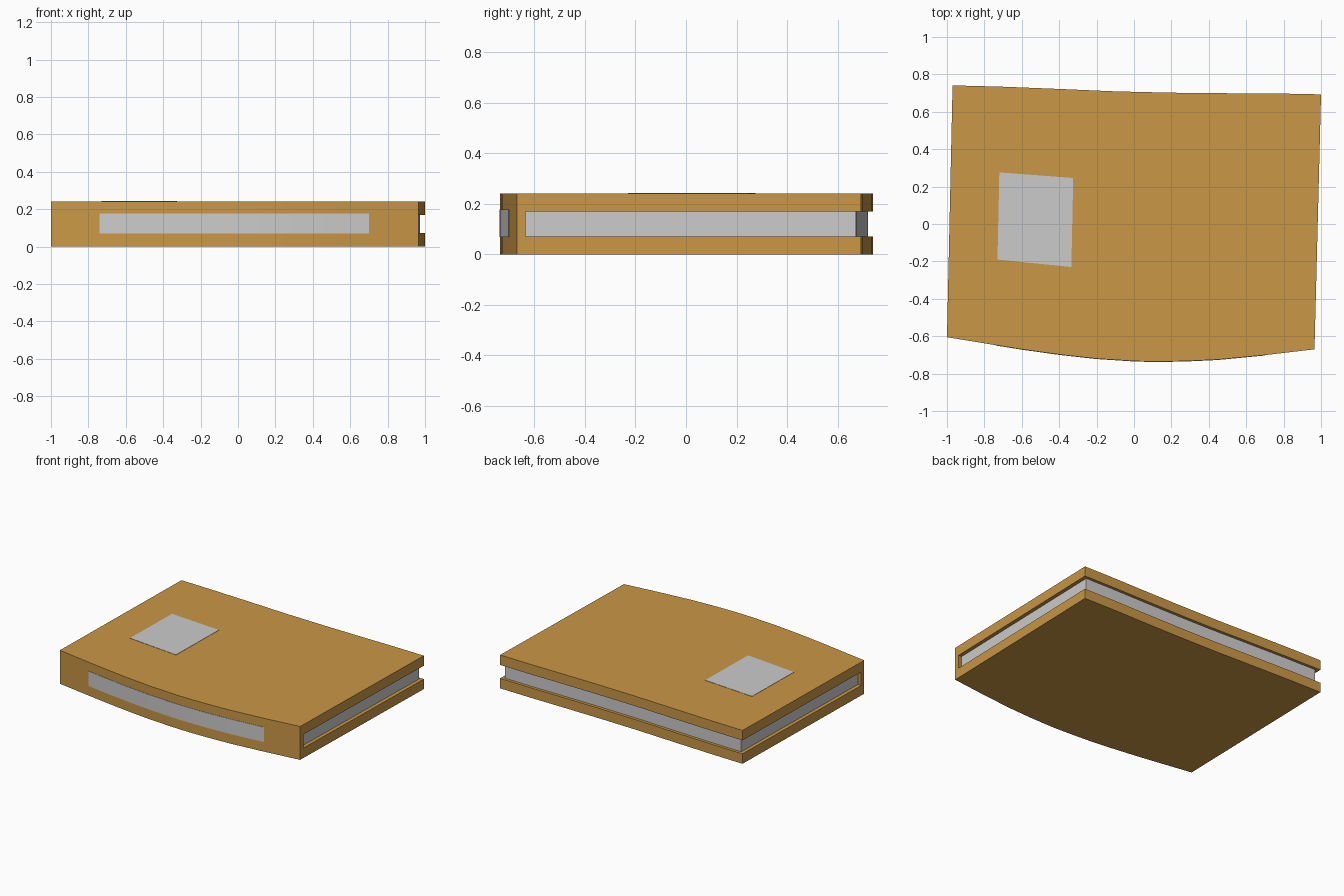
import bpy, bmesh, math

if "Cube" in bpy.data.objects:
    bpy.data.objects.remove(bpy.data.objects["Cube"])

HEIGHT = 0.241
GAP_LOW, GAP_HIGH = 0.072, 0.169

# Outline seen from above: bowed spine edge and slightly wavy opening edge
SPINE = [(-1, -.605), (-.8, -.638), (-.6, -.67), (-.4, -.698), (-.2, -.72), (0, -.733),
         (.12, -.736), (.28, -.733), (.45, -.725), (.7, -.701), (.965, -.67)]
OPENING = [(-.97, .741), (-.7, .734), (-.4, .722), (-.1, .709), (.2, .702),
           (.5, .699), (.75, .698), (1.0, .693)]


def along(points, u):
    """Point on a polyline at fraction u of its x range."""
    x = points[0][0] + u * (points[-1][0] - points[0][0])
    for (x0, y0), (x1, y1) in zip(points, points[1:]):
        if x <= x1 + 1e-9:
            return x, y0 + (y1 - y0) * (x - x0) / (x1 - x0)
    return points[-1]


def sweep(name, profile, front=SPINE, back=OPENING, u0=0.0, u1=1.0, steps=40):
    """Sweep a (depth fraction, z) profile between a front and a back edge."""
    bm = bmesh.new()
    rings = []
    for i in range(steps + 1):
        u = u0 + (u1 - u0) * i / steps
        (fx, fy), (bx, by) = along(front, u), along(back, u)
        rings.append([bm.verts.new((fx + (bx - fx) * v, fy + (by - fy) * v, z))
                      for v, z in profile])
    n = len(profile)
    for a, b in zip(rings, rings[1:]):
        for k in range(n):
            bm.faces.new((a[k], a[(k + 1) % n], b[(k + 1) % n], b[k]))
    bm.faces.new(rings[0])
    bm.faces.new(rings[-1])
    bmesh.ops.recalc_face_normals(bm, faces=bm.faces)
    mesh = bpy.data.meshes.new(name)
    bm.to_mesh(mesh)
    bm.free()
    obj = bpy.data.objects.new(name, mesh)
    bpy.context.collection.objects.link(obj)
    bpy.ops.object.select_all(action='DESELECT')
    obj.select_set(True)
    bpy.context.view_layer.objects.active = obj
    bpy.ops.object.shade_smooth_by_angle(angle=math.radians(30))
    return obj


def box(v0, v1, z0, z1):
    return [(v0, z0), (v1, z0), (v1, z1), (v0, z1)]


# Cover: both boards and the spine as one C-shaped section
inner = 0.026
cover = sweep("cover", [(0, 0), (1, 0), (1, GAP_LOW), (inner, GAP_LOW),
                        (inner, GAP_HIGH), (1, GAP_HIGH), (1, HEIGHT), (0, HEIGHT)])
leather = bpy.data.materials.new("brown_leather")
leather.diffuse_color = (0.59, 0.31, 0.06, 1)
leather.use_nodes = True
leather.node_tree.nodes["Principled BSDF"].inputs["Base Color"].default_value = leather.diffuse_color
cover.data.materials.append(leather)

# Page block, set in from the three open edges
sweep("pages", box(inner, 0.985, GAP_LOW, GAP_HIGH), u0=0.0135, u1=0.9865)

# Label wrapped along the spine
sweep("spine_label", box(-0.0015, 0.01, 0.07, 0.177), u0=0.132, u1=0.865)

# Label on the top board
sweep("top_label", box(0, 1, HEIGHT - 0.01, HEIGHT + 0.002),
      front=[(-.73, -.19), (-.335, -.23)], back=[(-.72, .276), (-.325, .246)], steps=1)
